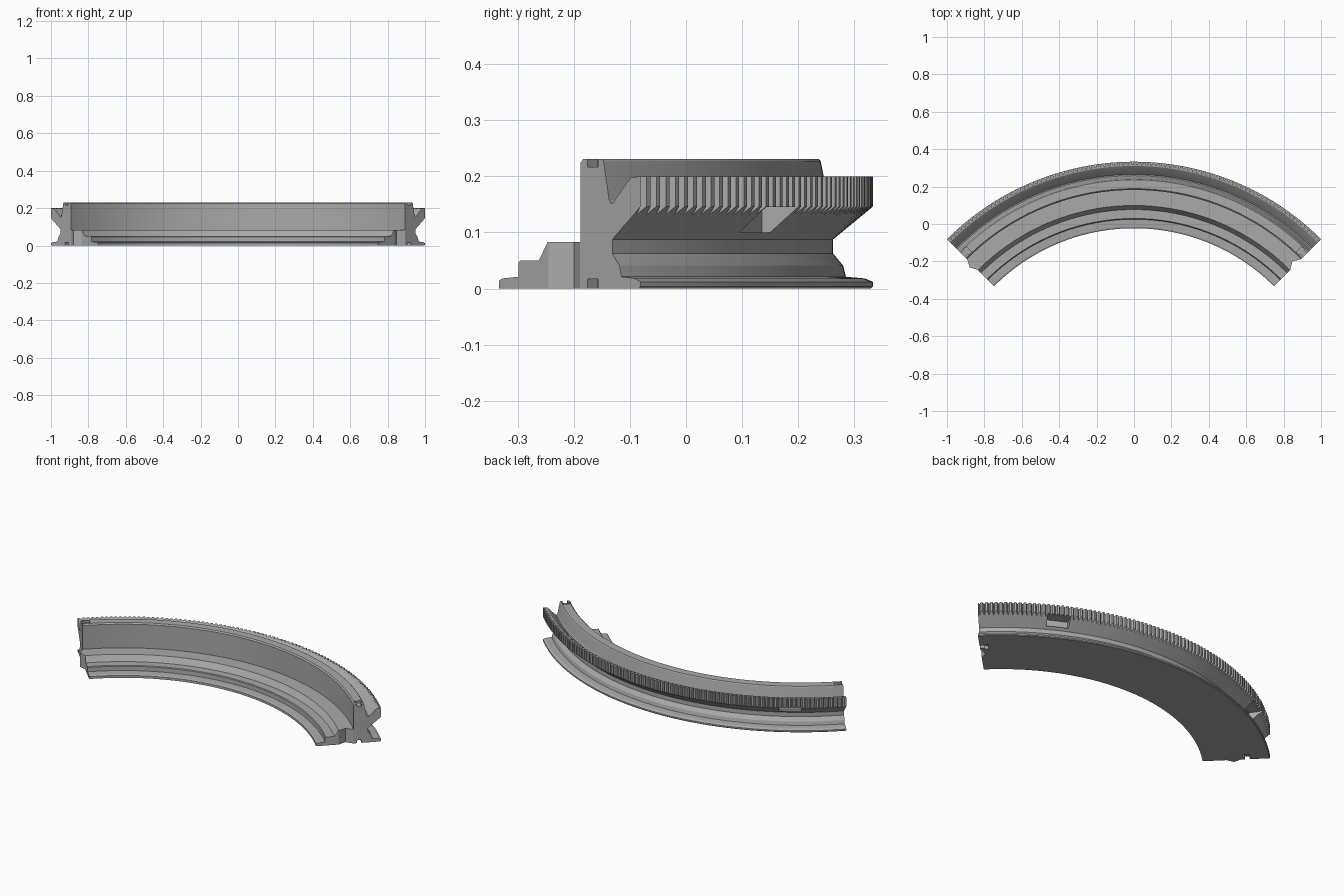
import bpy, bmesh
from math import sin, cos, radians

if "Cube" in bpy.data.objects:
    bpy.data.objects.remove(bpy.data.objects["Cube"])

CENTRE_Y = -1.081   # centre of the arc
HALF = 45           # half of the swept angle
TEETH = 88

grey = bpy.data.materials.new("plain_grey")
grey.use_nodes = True
grey.diffuse_color = (0.4, 0.4, 0.4, 1)
grey.node_tree.nodes["Principled BSDF"].inputs["Base Color"].default_value = (0.4, 0.4, 0.4, 1)


def place(r, angle, z, along=0):
    """Point at a radius and angle from the back, shifted along the arc."""
    a = radians(angle)
    return (r * sin(a) + along * cos(a), r * cos(a) - along * sin(a) + CENTRE_Y, z)


def loft(name, rings):
    """Closed solid through a row of matching outlines."""
    bm = bmesh.new()
    rows = [[bm.verts.new(p) for p in ring] for ring in rings]
    for a, b in zip(rows, rows[1:]):
        for i in range(len(a)):
            j = (i + 1) % len(a)
            bm.faces.new((a[i], a[j], b[j], b[i]))
    bm.faces.new(rows[0])
    bm.faces.new(rows[-1])
    bmesh.ops.recalc_face_normals(bm, faces=bm.faces)
    mesh = bpy.data.meshes.new(name)
    bm.to_mesh(mesh)
    bm.free()
    mesh.materials.append(grey)
    obj = bpy.data.objects.new(name, mesh)
    bpy.context.collection.objects.link(obj)
    return obj


def arc_block(name, r0, r1, z0, z1, a0, a1, steps=6):
    outline = [(r0, z0), (r1, z0), (r1, z1), (r0, z1)]
    angles = [a0 + (a1 - a0) * i / steps for i in range(steps + 1)]
    return loft(name, [[place(r, a, z) for r, z in outline] for a in angles])


def vee(name, angle, base, tip, z0, z1):
    """Upright wedge pointing along the arc."""
    outline = [(1.18, base), (1.222, tip), (1.263, base)]
    return loft(name, [[place(r, angle, z, s) for r, s in outline] for z in (z0, z1)])


# Cross-section of the rail: radius, height
inner_side = [(1.058, 0), (1.058, .014), (1.066, .018), (1.106, .021), (1.107, .046),
              (1.111, .05), (1.158, .05), (1.18, .083), (1.263, .083)]
wall = [(1.263, .224), (1.27, .231), (1.317, .231), (1.321, .227), (1.335, .158),
        (1.339, .152), (1.346, .153), (1.352, .16), (1.381, .19), (1.391, .198)]
tooth_edge = [(1.414, .2), (1.414, .146)]
outer_side = [(1.343, .0875), (1.343, .0625), (1.361, .041), (1.366, .021),
              (1.4, .018), (1.414, .012), (1.414, .004), (1.41, 0)]


def section(angle, root):
    rim = [(r - .018, z - .015 * i) if root else (r, z) for i, (r, z) in enumerate(tooth_edge)]
    return [place(r, angle, z) for r, z in inner_side + wall + rim + outer_side]


# Toothed rail: each tooth has a flat tip and a sharp root
pitch = 2 * HALF / TEETH
rings = []
for i in range(TEETH):
    start = -HALF + i * pitch
    rings += [section(start, False), section(start + pitch * .4, False),
              section(start + pitch * .7, True)]
rings.append(section(HALF, False))
rail = loft("toothed_rail", rings)

# Cutters: latch notches under the teeth, clip pockets and key recess at the ends
cutters = [arc_block("latch_notch_cutter", 1.342, 1.44, .1, .145, a, a + 5) for a in (-35, 25)]
for side in (-1, 1):
    for z0, z1 in ((-.02, .017), (.217, .25)):
        cutters.append(arc_block("clip_slot_cutter", 1.281, 1.307, z0, z1,
                                 side * 43.6, side * 46, 2))
        cutters.append(arc_block("clip_bar_cutter", 1.273, 1.313, z0, z1,
                                 side * 43, side * 43.9, 2))
cutters.append(vee("key_recess_cutter", HALF, .001, -.024, -.02, .12))
for c in cutters:
    mod = rail.modifiers.new(c.name, "BOOLEAN")
    mod.operation = "DIFFERENCE"
    mod.solver = "EXACT"
    mod.object = c
    c.hide_render = True

# Bake the cuts and drop the cutters
bpy.context.view_layer.update()
graph = bpy.context.evaluated_depsgraph_get()
cut_mesh = bpy.data.meshes.new_from_object(rail.evaluated_get(graph))
rail.modifiers.clear()
rail.data = cut_mesh
for c in cutters:
    bpy.data.objects.remove(c)

# Wedge key on the opposite end
vee("end_key", -HALF, .002, -.022, 0, .083)

# Smooth the swept surfaces, keep the edges crisp
bpy.ops.object.select_all(action="DESELECT")
rail.select_set(True)
bpy.context.view_layer.objects.active = rail
bpy.ops.object.shade_smooth_by_angle(angle=radians(15))
